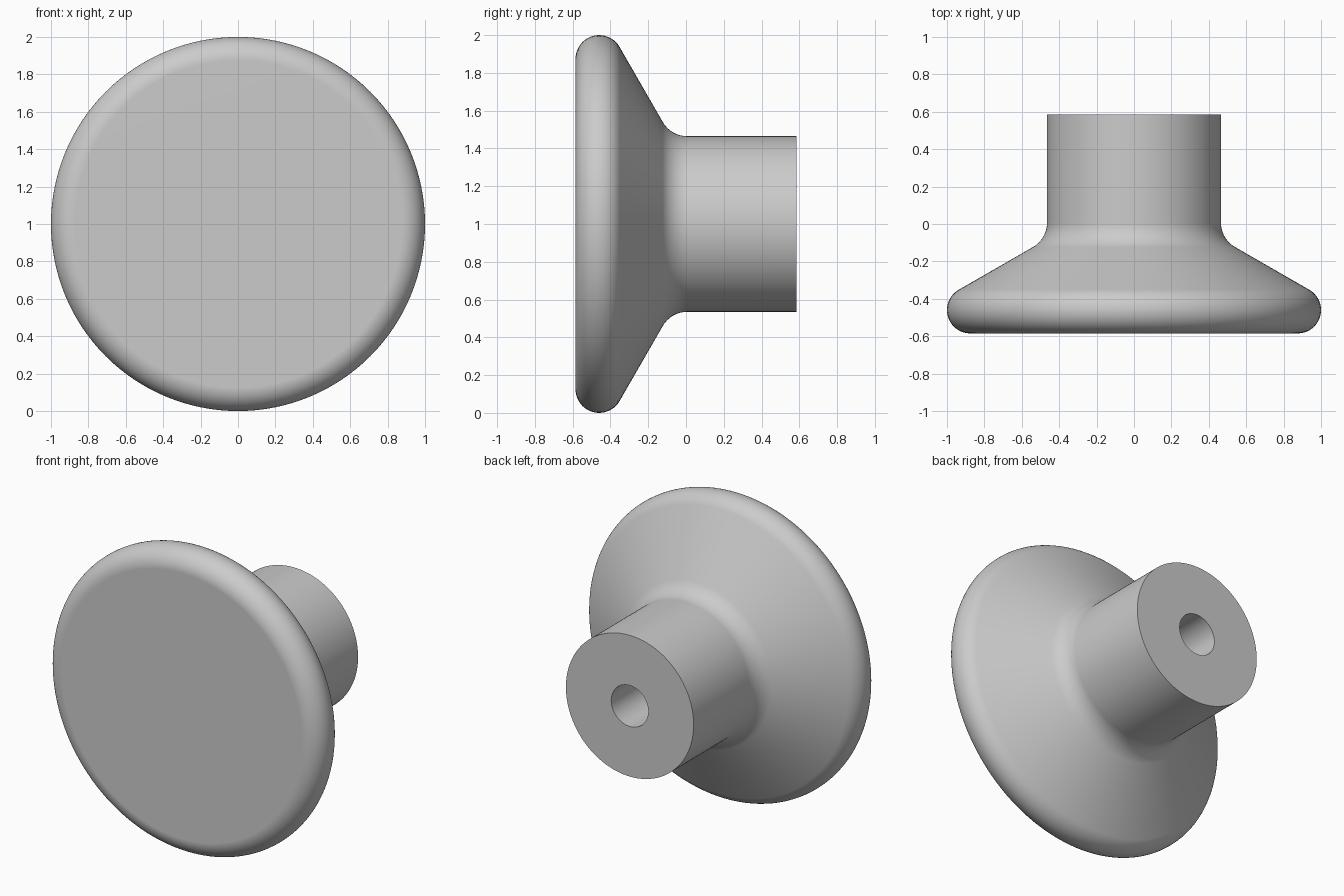
import bpy
import bmesh
from math import cos, sin, radians, tau
from mathutils import Vector

cube = bpy.data.objects.get("Cube")
if cube:
    bpy.data.objects.remove(cube, do_unlink=True)

SEGMENTS = 128
BACK, FRONT = 0.585, -0.585
LIP_R, FILLET_R = 0.125, 0.15
STEM_R, HOLE_R, HOLE_END = 0.465, 0.135, -0.15


def arc(r, y, radius, start, end, steps=12):
    """Points (distance from axis, depth) along a circular arc."""
    angles = [radians(start + (end - start) * i / steps) for i in range(steps + 1)]
    return [(r + radius * cos(a), y + radius * sin(a)) for a in angles]


def lathe(name, profile, material):
    """Revolve a profile around the horizontal front-to-back axis."""
    centre = Vector((0, 0, 1))
    bm = bmesh.new()
    verts = [bm.verts.new((r, y, 1)) for r, y in profile]
    edges = [bm.edges.new(pair) for pair in zip(verts, verts[1:])]
    bmesh.ops.spin(bm, geom=verts + edges, cent=centre, axis=(0, 1, 0),
                   angle=tau, steps=SEGMENTS, use_duplicate=False)
    bmesh.ops.remove_doubles(bm, verts=bm.verts[:], dist=0.0001)
    bmesh.ops.recalc_face_normals(bm, faces=bm.faces[:])
    mesh = bpy.data.meshes.new(name)
    bm.to_mesh(mesh)
    bm.free()
    mesh.materials.append(material)
    obj = bpy.data.objects.new(name, mesh)
    bpy.context.collection.objects.link(obj)
    bpy.context.view_layer.objects.active = obj
    obj.select_set(True)
    bpy.ops.object.shade_smooth_by_angle(angle=radians(35))
    # Keep the broad flat and conical areas evenly shaded
    weighted = obj.modifiers.new("even_normals", "WEIGHTED_NORMAL")
    weighted.keep_sharp = True
    return obj


grey = bpy.data.materials.new("light_grey")
grey.use_nodes = True
colour = (0.6, 0.6, 0.6, 1)
grey.diffuse_color = colour
grey.node_tree.nodes["Principled BSDF"].inputs["Base Color"].default_value = colour

# Front disc, rounded lip, conical back, fillet, stem and blind screw hole
profile = [(0, FRONT)]
profile += arc(1 - LIP_R, FRONT + LIP_R, LIP_R, -90, 60, 20)
profile += arc(STEM_R + FILLET_R, 0.007, FILLET_R, 240, 180)
profile += [(STEM_R, BACK), (HOLE_R, BACK), (HOLE_R, HOLE_END), (0, HOLE_END)]
lathe("knob", profile, grey)
